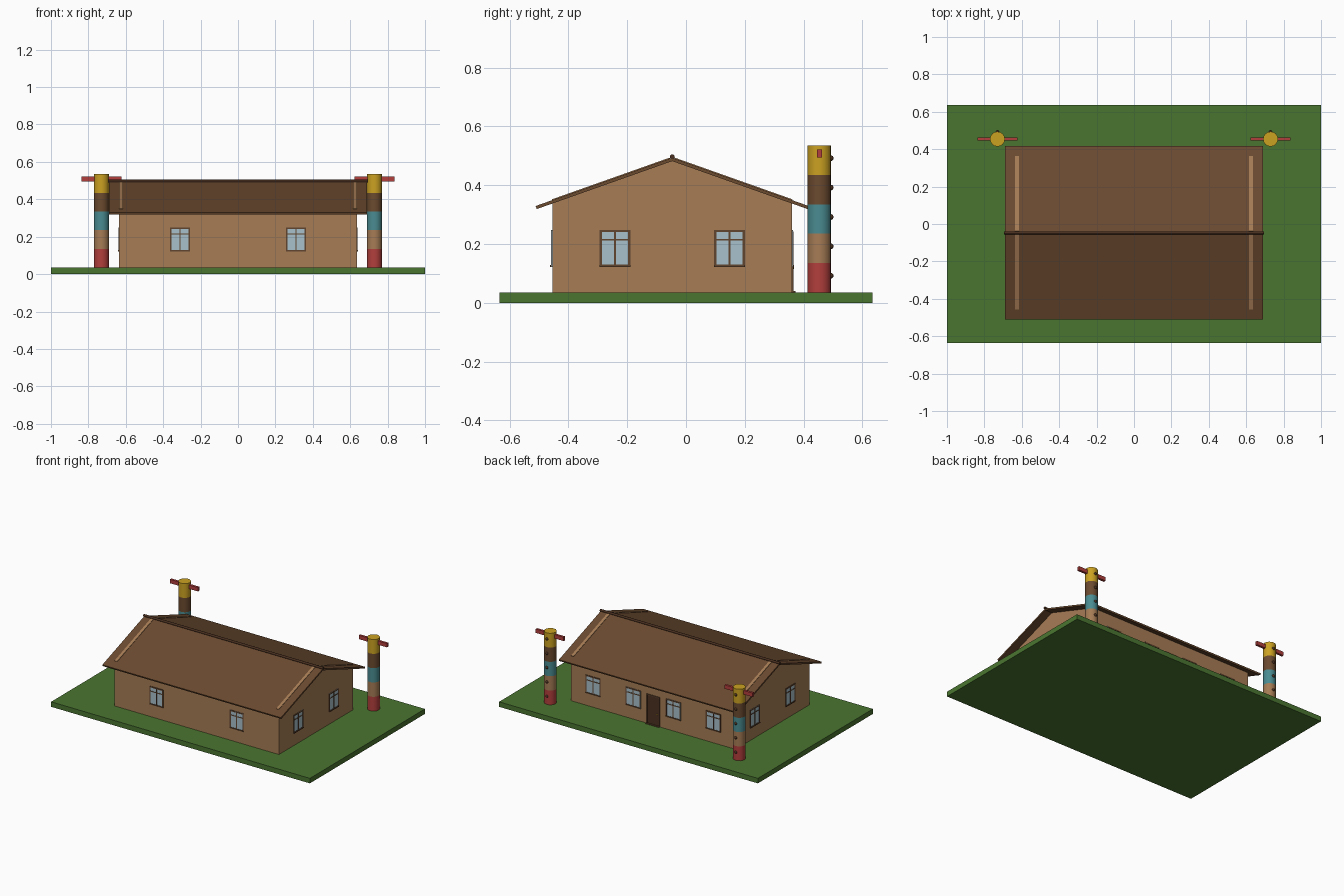
import bpy, bmesh, math
from mathutils import Matrix, Vector

if "Cube" in bpy.data.objects:
    bpy.data.objects.remove(bpy.data.objects["Cube"])


def mat(name, hexcode):
    m = bpy.data.materials.new(name)
    lin = []
    for i in (0, 2, 4):
        c = int(hexcode[i:i + 2], 16) / 255
        lin.append(c / 12.92 if c <= 0.04045 else ((c + 0.055) / 1.055) ** 2.4)
    m.diffuse_color = (*lin, 1)
    m.use_nodes = True
    m.node_tree.nodes["Principled BSDF"].inputs["Base Color"].default_value = m.diffuse_color
    return m


GRASS = mat("grass green", "4A7530")
TAN = mat("timber tan", "A67C55")
ROOF = mat("roof brown", "6B4A2F")
DARK = mat("dark brown", "4A3020")
FRAME = mat("frame brown", "62452F")
GLASS = mat("pale glass", "A9C1CC")
RED = mat("red paint", "B23F3C")
TEAL = mat("teal paint", "4A8C92")
GOLD = mat("gold paint", "CCA222")


def finish(name, bm, m, smooth=False):
    bmesh.ops.recalc_face_normals(bm, faces=bm.faces)
    me = bpy.data.meshes.new(name)
    bm.to_mesh(me)
    bm.free()
    me.materials.append(m)
    ob = bpy.data.objects.new(name, me)
    bpy.context.collection.objects.link(ob)
    if smooth:
        bpy.context.view_layer.objects.active = ob
        ob.select_set(True)
        bpy.ops.object.shade_smooth_by_angle(angle=math.radians(35))
        ob.select_set(False)
    return ob


def box(name, lo, hi, m, frame=Matrix()):
    lo, hi = Vector(lo), Vector(hi)
    bm = bmesh.new()
    bmesh.ops.create_cube(bm, size=1)
    for v in bm.verts:
        v.co = frame @ (Vector(a * b for a, b in zip(v.co, hi - lo)) + (lo + hi) / 2)
    return finish(name, bm, m)


def prism(name, profile, x0, x1, m):
    """Extrude a (y, z) outline along x."""
    bm = bmesh.new()
    f = bm.faces.new([bm.verts.new((x0, y, z)) for y, z in profile])
    ext = bmesh.ops.extrude_face_region(bm, geom=[f])["geom"]
    bmesh.ops.translate(bm, vec=(x1 - x0, 0, 0),
                        verts=[g for g in ext if isinstance(g, bmesh.types.BMVert)])
    return finish(name, bm, m)


def cylinder(name, centre, r, depth, m, axis="Z", sides=16):
    bm = bmesh.new()
    rot = Matrix.Rotation(math.pi / 2, 4, "Y") if axis == "X" else Matrix()
    bmesh.ops.create_cone(bm, cap_ends=True, segments=sides, radius1=r, radius2=r,
                          depth=depth, matrix=Matrix.Translation(centre) @ rot)
    return finish(name, bm, m, True)


def ball(name, centre, r, m):
    bm = bmesh.new()
    bmesh.ops.create_uvsphere(bm, u_segments=12, v_segments=8, radius=r,
                              matrix=Matrix.Translation(centre))
    return finish(name, bm, m, True)


# Ground slab and gabled house body
GZ = 0.035
WX, YF, YB = 0.635, -0.455, 0.36
RY, RZ, SLOPE = -0.047, 0.482, 0.354
under = lambda y: RZ - SLOPE * abs(y - RY)
box("lawn", (-1, -0.635, 0), (1, 0.635, GZ), GRASS)
prism("house_walls", [(YF, GZ), (YB, GZ), (YB, under(YB)), (RY, RZ), (YF, under(YF))],
      -WX, WX, TAN)

# Roof slabs, light battens near each end, ridge pole
norm = math.hypot(1, SLOPE)


def slope_strip(name, s, d0, d1, base, thick, x0, x1, m):
    ny, nz = s * SLOPE / norm, 1 / norm
    pts = []
    for d, h in ((d0, base), (d1, base), (d1, base + thick), (d0, base + thick)):
        shift = 0 if d == 0 else ny * h
        up = h * norm if d == 0 else h * nz
        pts.append((RY + s * d + shift, RZ - SLOPE * d + up))
    prism(name, pts, x0, x1, m)


for s, side in ((-1, "front"), (1, "back")):
    slope_strip(f"{side}_roof", s, 0, 0.461, 0, 0.011, -0.69, 0.69, ROOF)
    for x in (-0.625, 0.625):
        slope_strip(f"{side}_roof_batten", s, 0.004, 0.405, 0.010, 0.004,
                    x - 0.01, x + 0.01, TAN)
cylinder("ridge_pole", (0, RY, 0.497), 0.008, 1.39, DARK, "X", 12)


# Windows: local x runs along the wall, local -y points out of it
def wall_frame(x, y, angle):
    return Matrix.Translation((x, y, 0)) @ Matrix.Rotation(angle, 4, "Z")


def window(name, frame, w=0.105, z0=0.122, z1=0.248):
    h, t = w / 2, 0.008
    box(name + "_glass", (-h, -0.002, z0), (h, 0.002, z1), GLASS, frame)
    for a, b in ((-h, -h + t), (h - t, h), (-0.003, 0.003)):
        box(name + "_upright", (a, -0.004, z0), (b, 0.001, z1), FRAME, frame)
    for a, b in ((z0, z0 + t), (z1 - t, z1), (0.211, 0.217)):
        box(name + "_rail", (-h, -0.004, a), (h, 0.001, b), FRAME, frame)
    box(name + "_sill", (-h, -0.007, z0), (h, 0, z0 + 0.006), FRAME, frame)


for x in (-0.31, 0.31):
    window("front_window", wall_frame(x, YF, 0))
for x in (-0.465, -0.155, 0.155, 0.465):
    window("back_window", wall_frame(x, YB, math.pi), 0.115)
for s in (-1, 1):
    for y in (-0.242, 0.148):
        window("side_window", wall_frame(s * WX, y, s * math.pi / 2))

# Back door with frame, knob and threshold
door = wall_frame(0, YB, math.pi)
box("door", (-0.045, -0.003, GZ), (0.045, 0.002, 0.235), DARK, door)
for a in (-0.052, 0.045):
    box("door_post", (a, -0.005, GZ), (a + 0.007, 0.001, 0.242), FRAME, door)
box("door_lintel", (-0.052, -0.005, 0.235), (0.052, 0.001, 0.242), FRAME, door)
box("door_step", (-0.052, -0.012, GZ), (0.052, 0, 0.04), FRAME, door)
ball("door_knob", (-0.032, YB + 0.004, 0.118), 0.004, GOLD)

# Carved poles: five painted drums, a knob on each, crossbar at the top
PY = 0.454
for x in (-0.73, 0.73):
    for i, m in enumerate((RED, TAN, TEAL, ROOF, GOLD)):
        z = GZ + 0.05 + 0.1 * i
        cylinder("pole_drum", (x, PY, z), 0.04, 0.1, m)
        ball("pole_knob", (x, PY + 0.038, z + 0.007), 0.01, DARK)
    box("pole_crossbar", (x - 0.108, PY - 0.008, 0.494), (x + 0.108, PY + 0.008, 0.521), RED)
